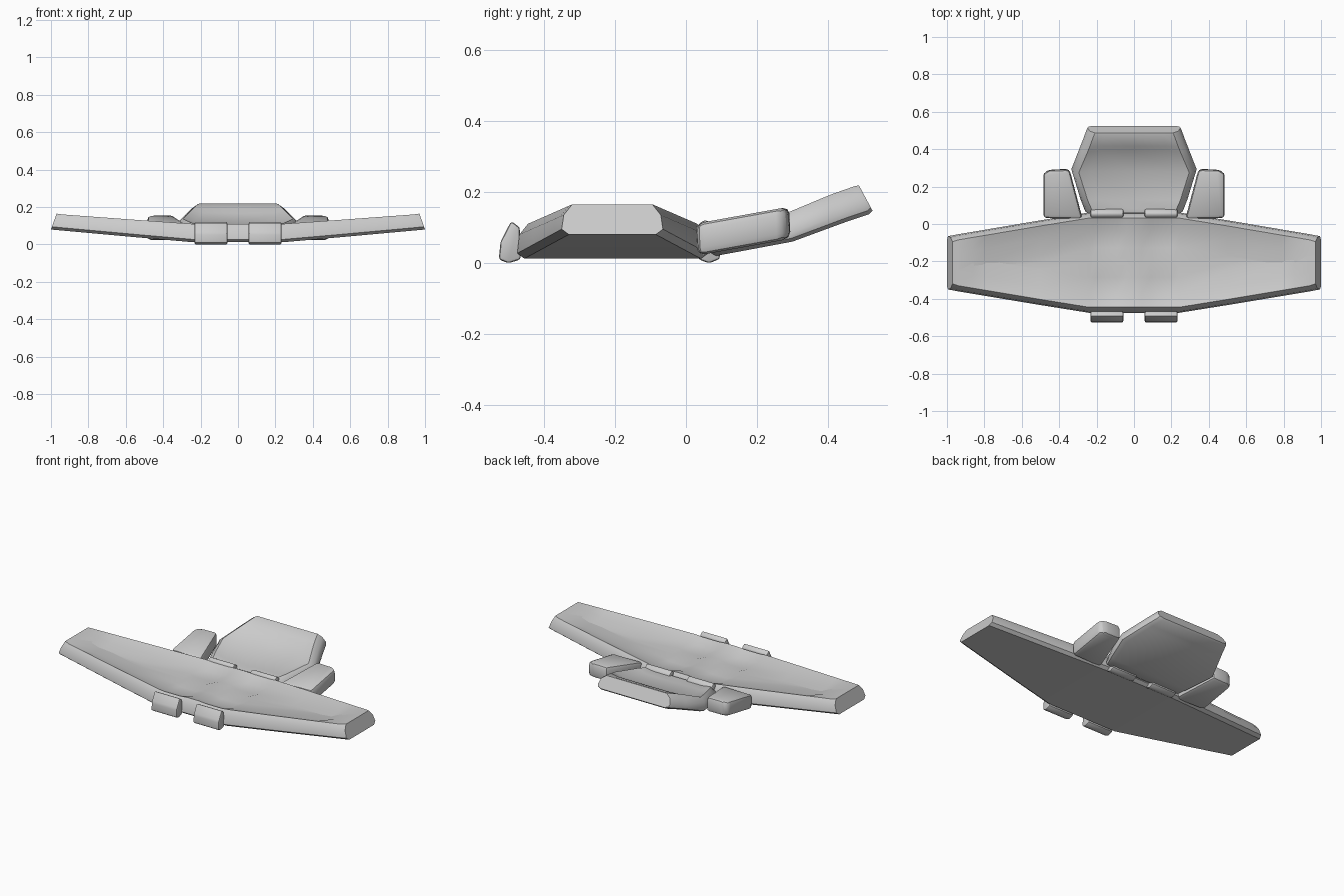
import bpy, bmesh, math

if "Cube" in bpy.data.objects:
    bpy.data.objects.remove(bpy.data.objects["Cube"])

def finish(name, bm, bevel=0, segs=2):
    bmesh.ops.recalc_face_normals(bm, faces=bm.faces)
    if bevel:
        bmesh.ops.bevel(bm, geom=list(bm.edges), offset=bevel, segments=segs,
                        affect='EDGES', profile=0.5, clamp_overlap=True)
    me = bpy.data.meshes.new(name)
    bm.to_mesh(me)
    bm.free()
    ob = bpy.data.objects.new(name, me)
    bpy.context.collection.objects.link(ob)
    bpy.ops.object.select_all(action='DESELECT')
    bpy.context.view_layer.objects.active = ob
    ob.select_set(True)
    bpy.ops.object.shade_smooth_by_angle(angle=math.radians(35))
    return ob

def loft(name, rings):
    bm = bmesh.new()
    vs = [[bm.verts.new(p) for p in r] for r in rings]
    n = len(vs[0])
    for a, b in zip(vs, vs[1:]):
        for i in range(n):
            j = (i + 1) % n
            bm.faces.new((a[i], a[j], b[j], b[i]))
    bm.faces.new(vs[0])
    bm.faces.new(vs[-1])
    return finish(name, bm)

def prism(name, bottom, top, bevel):
    bm = bmesh.new()
    a = [bm.verts.new(p) for p in bottom]
    b = [bm.verts.new(p) for p in top]
    n = len(a)
    bm.faces.new(a)
    bm.faces.new(b)
    for i in range(n):
        j = (i + 1) % n
        bm.faces.new((a[i], a[j], b[j], b[i]))
    return finish(name, bm, bevel)

# Wing: section ring at position x, with dish depth d and strap channel depth c
def wing_ring(x, d, c):
    t = max(0, (abs(x) - 0.25) / 0.75)
    yf, yb = -0.475 + 0.125 * t, 0.062 - 0.127 * t
    zb, zt = 0.012 + 0.068 * t, 0.11 + 0.055 * t
    half = [(0.02, zb), (0, zb + 0.015), (0.006, zt - 0.03),
            (0.03, zt - 0.3 * c), (0.10, zt - d - c), (0.19, zt - 1.3 * d - c)]
    prof = [(yf + o, z) for o, z in half] + [((yf + yb) / 2, zt - 1.4 * d)]
    prof += [(yb - o, z) for o, z in reversed(half)]
    tip = 0.03 if abs(x) > 0.99 else 0
    s = 1 if x > 0 else -1
    return [(x - s * tip * (z - zb) / (zt - zb), y, z) for y, z in prof]

stations = [(0.04, 0.018, 0), (0.09, 0.018, 0.014), (0.2, 0.018, 0.014),
            (0.24, 0.02, 0), (0.5, 0.024, 0), (0.79, 0.022, 0), (0.86, 0.004, 0),
            (0.94, 0, 0), (1.0, 0, 0)]
rings = [wing_ring(-x, d, c) for x, d, c in reversed(stations)]
rings += [wing_ring(x, d, c) for x, d, c in stations]
loft("wing", rings)

# Tail panel: lofted along y, kinked upward at the middle
def tail_ring(yb, zb, yt, zt, w, d):
    half = [(w - 0.03, 0), (w - 0.004, 0.12), (w, 0.3), (w - 0.012, 0.75),
            (w - 0.04, 1), (w - 0.10, 1 - d / 0.08)]
    pts = half + [(0, 1 - 1.15 * d / 0.08)] + [(-x, h) for x, h in reversed(half)]
    return [(x, yb + (yt - yb) * h, zb + (zt - zb) * h) for x, h in pts]

loft("tail_panel", [tail_ring(*s) for s in (
    (0.065, 0.03, 0.06, 0.095, 0.258, 0),
    (0.085, 0.02, 0.08, 0.108, 0.267, 0.008),
    (0.14, 0.03, 0.125, 0.115, 0.287, 0.016),
    (0.30, 0.06, 0.275, 0.137, 0.335, 0.016),
    (0.425, 0.106, 0.385, 0.183, 0.288, 0.014),
    (0.455, 0.117, 0.415, 0.195, 0.276, 0.003),
    (0.515, 0.137, 0.475, 0.216, 0.254, 0),
    (0.525, 0.147, 0.487, 0.218, 0.248, 0))])

# Side pods and strap tabs, mirrored in pairs
pod = [(0.275, 0.03), (0.485, 0.035), (0.485, 0.275), (0.45, 0.292), (0.345, 0.295)]
front_tab = [(-0.527, 0.01), (-0.5, -0.001), (-0.465, 0.01), (-0.468, 0.1),
             (-0.492, 0.118), (-0.522, 0.06)]
back_tab = [(0.035, 0.01), (0.065, -0.001), (0.097, 0.012), (0.078, 0.105),
            (0.055, 0.122), (0.035, 0.11)]
for s, side in ((1, "right"), (-1, "left")):
    prism("side_pod_" + side,
          [(s * x, y, 0.015 + 0.18 * y) for x, y in pod],
          [(s * x, y - 0.004, 0.105 + 0.18 * y) for x, y in pod], 0.022)
    for name, prof in (("front_tab_", front_tab), ("back_tab_", back_tab)):
        prism(name + side, [(s * 0.057, y, z) for y, z in prof],
              [(s * 0.233, y, z) for y, z in prof], 0.008)
